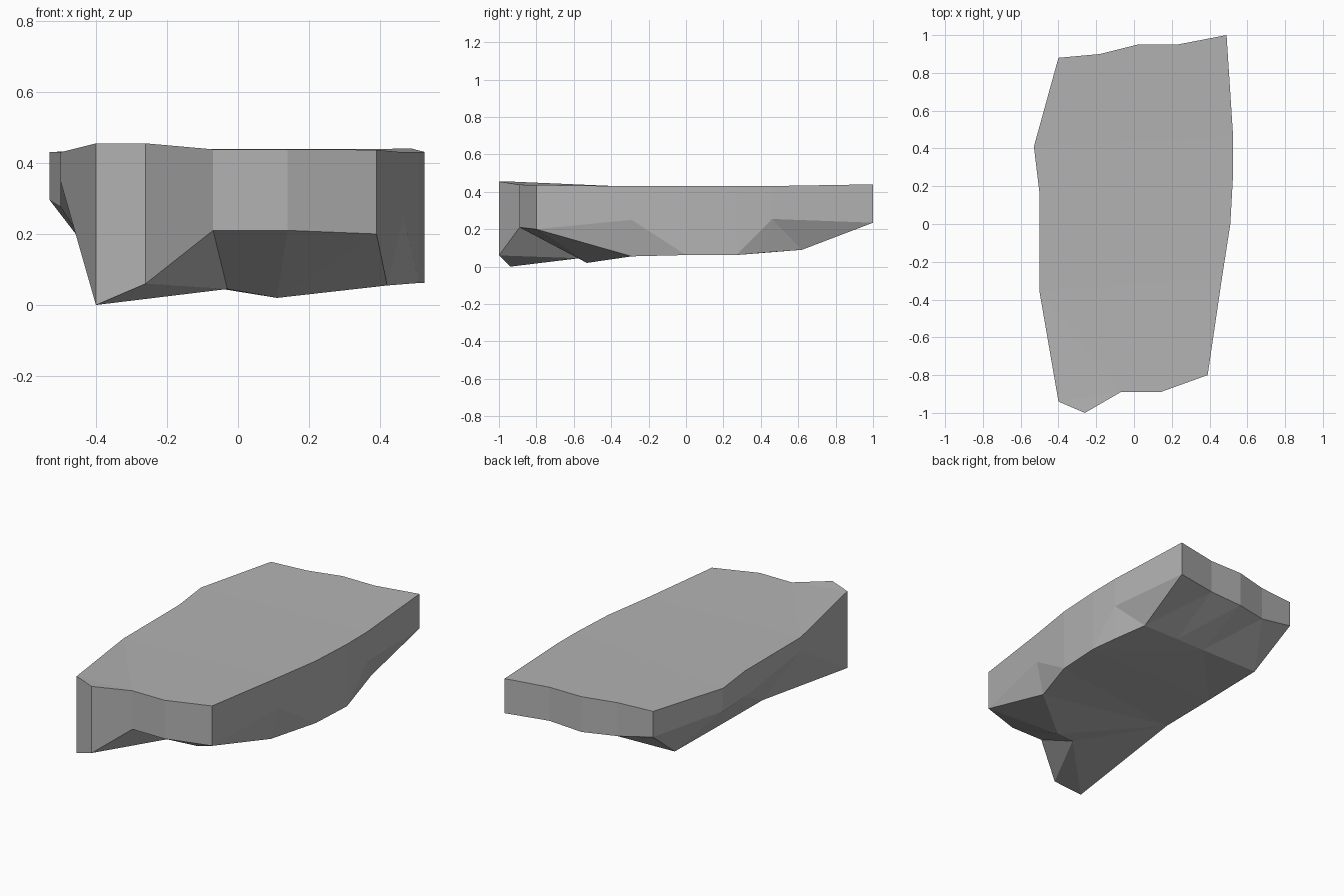
import bpy, bmesh

if "Cube" in bpy.data.objects:
    bpy.data.objects.remove(bpy.data.objects["Cube"])

# Outline seen from above, with the height of each wall's foot
FRONT = [(-.40, -.94, 0), (-.26, -1, .06), (-.07, -.89, .21), (.14, -.89, .21), (.39, -.80, .20)]
RIGHT = [(.465, -.29, .25), (.51, 0, .28), (.525, .27, .31), (.525, .46, .255)]
BACK = [(.49, 1, .235), (.23, .95, .24), (.02, .95, .23), (-.18, .90, .24), (-.40, .88, .285)]
LEFT = [(-.53, .41, .295), (-.50, .16, .277), (-.50, -.36, .35)]


def top_height(x, y):
    """Nearly level, rising at the front left and a little at the back."""
    if y < -.9:
        return .455
    return .43 + .01 * max(0, abs(y) - .4) / .6


# Underside corners, following the same order as the outline
under = FRONT[:2] + [(-.03, -.57, .045), (.11, -.53, .02)] + [(.42, -.29, .055)] * 2
under += [(x, y, .062) for x, y, z in RIGHT[1:3]] + [(.49, .42, .075)]
under += [(x * .9, .62, .09) for x, y, z in BACK]
under += [under[-1], (-.38, .20, .10), (-.385, -.17, .10)]

feet = FRONT + RIGHT + BACK + LEFT
tops = [(x, y, top_height(x, y)) for x, y, z in feet]

# Upright walls, then undercut slopes
bm = bmesh.new()
rings = [[bm.verts.new(p) for p in ring] for ring in (tops, feet, under)]
n = len(feet)
for upper, lower in zip(rings, rings[1:]):
    for i in range(n):
        j = (i + 1) % n
        bm.faces.new((lower[i], lower[j], upper[j], upper[i]))

# Top and underside
bm.faces.new(rings[0])
bm.faces.new(rings[2][::-1])

bmesh.ops.remove_doubles(bm, verts=bm.verts, dist=.001)
bmesh.ops.triangulate(bm, faces=bm.faces)
bmesh.ops.recalc_face_normals(bm, faces=bm.faces)

mesh = bpy.data.meshes.new("rock_slab")
bm.to_mesh(mesh)
bm.free()
slab = bpy.data.objects.new("rock_slab", mesh)
bpy.context.collection.objects.link(slab)

# Stone colour
stone = bpy.data.materials.new("stone_grey")
stone.diffuse_color = (.45, .45, .45, 1)
stone.use_nodes = True
stone.node_tree.nodes["Principled BSDF"].inputs["Base Color"].default_value = stone.diffuse_color
mesh.materials.append(stone)
